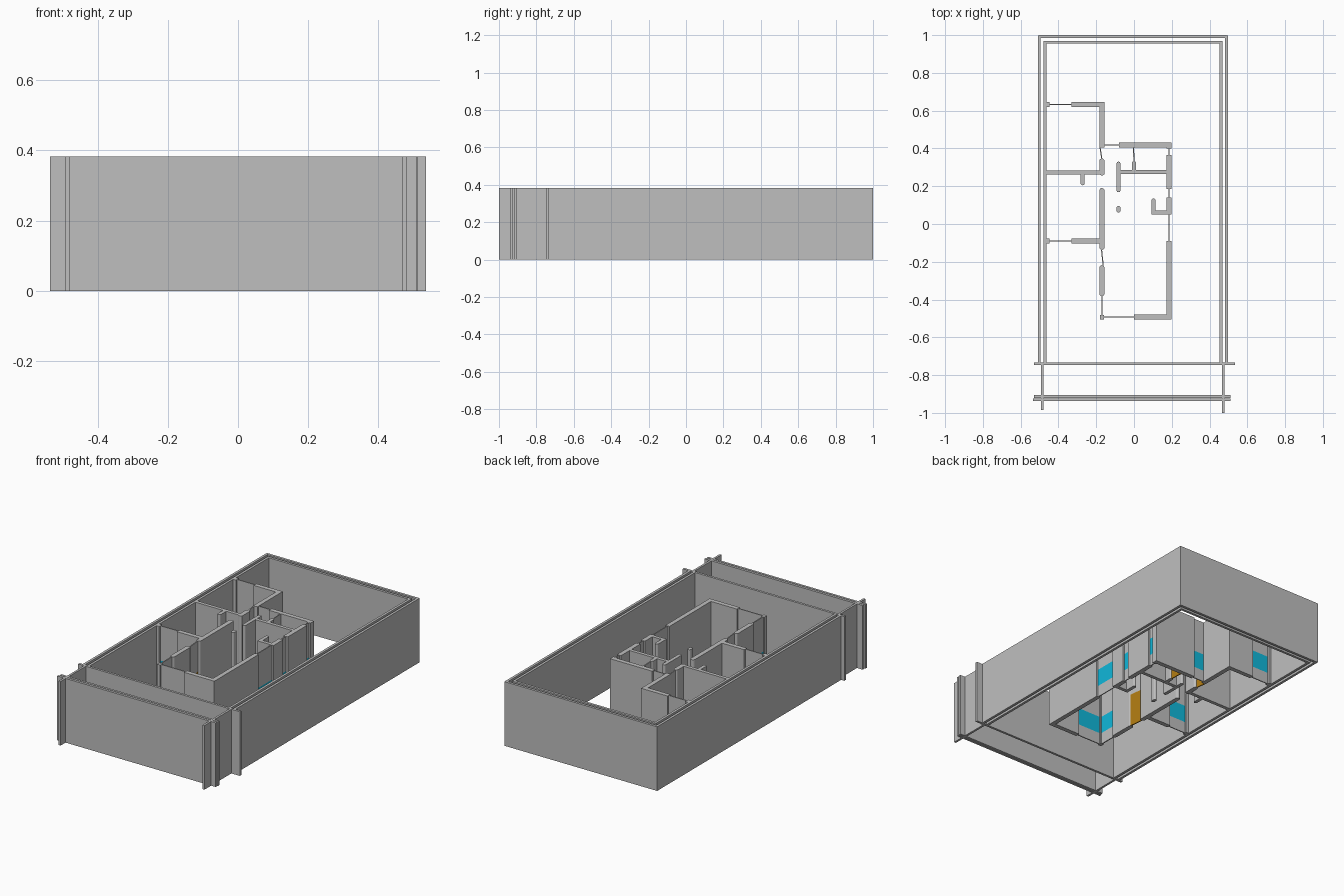
import bpy
import bmesh
import math
from mathutils import Vector

cube = bpy.data.objects.get("Cube")
if cube:
    bpy.data.objects.remove(cube, do_unlink=True)

H = 0.382                  # wall height
SILL, LINTEL = 0.07, 0.175  # window opening
DOOR = 0.2                 # door height
T, P = 0.027, 0.021        # house wall and partition thickness
THIN = 0.006               # panes and infill panels


def material(name, rgb):
    m = bpy.data.materials.new(name)
    m.use_nodes = True
    m.diffuse_color = (*rgb, 1)
    m.node_tree.nodes["Principled BSDF"].inputs["Base Color"].default_value = (*rgb, 1)
    return m


PLASTER = material("grey plaster", (0.52, 0.52, 0.52))
GLASS = material("cyan glass", (0.005, 0.48, 0.7))
WOOD = material("amber wood", (0.44, 0.2, 0.006))


def wall(name, a, b, thick=T, z0=0.0, z1=H, mat=PLASTER, round_a=False, round_b=False):
    """Upright slab along the line a-b; rounded ends stay inside the line."""
    a, b = Vector(a), Vector(b)
    along = (b - a).normalized()
    side = Vector((-along.y, along.x))
    r = thick / 2
    outline = []
    for end, out, rounded in ((b, along, round_b), (a, -along, round_a)):
        s = side if out == -along else -side
        if rounded:
            c = end - out * r
            steps = 8
            outline += [c + s * r * math.cos(math.pi * i / steps)
                        + out * r * math.sin(math.pi * i / steps) for i in range(steps + 1)]
        else:
            outline += [end + s * r, end - s * r]
    bm = bmesh.new()
    face = bm.faces.new([bm.verts.new((p.x, p.y, z0)) for p in outline])
    ext = bmesh.ops.extrude_face_region(bm, geom=[face])
    top = [v for v in ext["geom"] if isinstance(v, bmesh.types.BMVert)]
    bmesh.ops.translate(bm, verts=top, vec=(0, 0, z1 - z0))
    bmesh.ops.recalc_face_normals(bm, faces=bm.faces)
    mesh = bpy.data.meshes.new(name)
    bm.to_mesh(mesh)
    bm.free()
    mesh.materials.append(mat)
    ob = bpy.data.objects.new(name, mesh)
    bpy.context.collection.objects.link(ob)
    return ob


def window(name, a, b):
    wall(name + "_sill", a, b, THIN, 0, SILL)
    wall(name + "_glass", a, b, THIN, SILL, LINTEL, GLASS)
    wall(name + "_header", a, b, THIN, LINTEL, H)


def door(name, a, b):
    wall(name + "_leaf", a, b, THIN, 0, DOOR, WOOD)
    wall(name + "_header", a, b, THIN, DOOR, H)


# Boundary: two thin parallel skins on three sides
FRONT = -0.74
for label, inset in (("outer", 0.0), ("inner", 0.03)):
    left, right, back = -0.502 + inset, 0.49 - inset, 0.992 - inset
    wall(f"boundary_{label}_west", (left, FRONT), (left, back + 0.007), 0.015)
    wall(f"boundary_{label}_east", (right, FRONT), (right, back + 0.007), 0.015)
    wall(f"boundary_{label}_back", (left, back), (right, back), 0.015)

# Front yard fences with overrunning ends
wall("yard_fence", (-0.53, FRONT), (0.535, FRONT), 0.014)
wall("street_fence_inner", (-0.53, -0.913), (0.512, -0.913), 0.014)
wall("street_fence_outer", (-0.535, -0.931), (0.51, -0.931), 0.014)
wall("yard_side_west", (-0.486, FRONT), (-0.486, -0.985), 0.013)
wall("yard_side_east", (0.473, FRONT), (0.473, -1.0), 0.013)

# House shell
WX, EX = -0.17, 0.185      # west and east wall lines
BX = -0.465                # inner face of the boundary
for label, y in (("rear_room", 0.632), ("front_room", -0.09)):
    wall(label + "_end_wall", (-0.33, y), (-0.157, y))
    wall(label + "_jamb", (BX, y), (-0.447, y))
    window(label + "_window", (-0.447, y), (-0.33, y))
wall("west_wall_rear", (WX, 0.645), (WX, 0.405))
wall("west_wall_stub", (WX, 0.347), (WX, 0.257), round_a=True, round_b=True)
wall("west_wall_middle", (WX, 0.19), (WX, -0.137), round_a=True, round_b=True)
wall("west_wall_front", (WX, -0.218), (WX, -0.382), round_a=True, round_b=True)
wall("corner_post", (WX, -0.482), (WX, -0.505), 0.022)
wall("front_wall", (0.0, -0.493), (0.198, -0.493))
wall("back_wall", (-0.08, 0.419), (0.198, 0.419))

# East wall piers with windows between them
piers = [(-0.506, -0.09), (0.05, 0.14), (0.185, 0.365), (0.4, 0.432)]
for i, (y0, y1) in enumerate(piers):
    wall(f"east_pier_{i + 1}", (EX, y0), (EX, y1))
for i, (p, q) in enumerate(zip(piers, piers[1:])):
    window(f"east_window_{i + 1}", (EX, p[1]), (EX, q[0]))
window("back_window", (-0.157, 0.419), (-0.08, 0.419))
window("front_window", (-0.16, -0.493), (0.0, -0.493))
window("west_window", (WX, -0.482), (WX, -0.382))

# Inner partitions
wall("bedroom_partition", (BX, 0.273), (-0.157, 0.273), P)
wall("bedroom_spur", (-0.272, 0.273), (-0.272, 0.205), P, round_b=True)
wall("bath_partition", (-0.09, 0.276), (0.173, 0.276), P)
wall("bath_spur", (0.0, 0.276), (0.0, 0.333), P, round_b=True)
wall("hall_partition", (-0.082, 0.33), (-0.082, 0.168), P, round_a=True, round_b=True)
wall("hall_column", (-0.082, 0.095), (-0.082, 0.06), P, round_a=True, round_b=True)
wall("kitchen_partition", (0.093, 0.061), (0.173, 0.061), P)
wall("kitchen_spur", (0.103, 0.051), (0.103, 0.135), P, round_b=True)

# Doors
door("entry_door", (-0.172, -0.135), (-0.163, -0.22))
door("rear_bedroom_door", (-0.18, 0.408), (-0.17, 0.342))
door("bath_door", (0.0, 0.33), (-0.003, 0.41))
